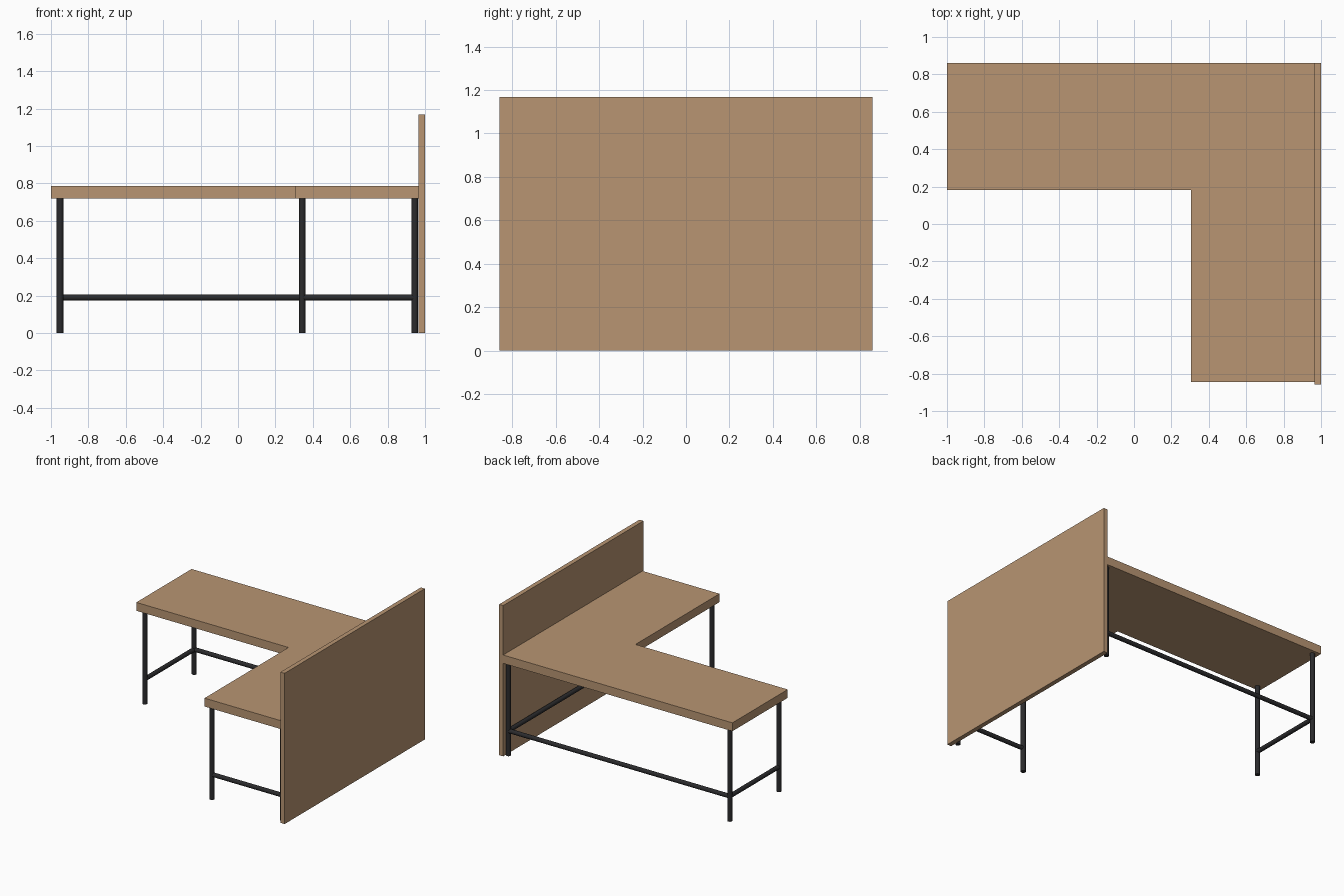
import bpy, bmesh
from mathutils import Vector

if "Cube" in bpy.data.objects:
    bpy.data.objects.remove(bpy.data.objects["Cube"])


def material(name, rgb):
    m = bpy.data.materials.new(name)
    m.diffuse_color = (*rgb, 1)
    m.use_nodes = True
    m.node_tree.nodes["Principled BSDF"].inputs["Base Color"].default_value = m.diffuse_color
    return m


wood = material("light wood", (0.48, 0.30, 0.17))
metal = material("black metal", (0.024, 0.024, 0.026))


def prism(name, outline, z0, z1, mat):
    """Extrude a flat outline from z0 up to z1."""
    bm = bmesh.new()
    face = bm.faces.new([bm.verts.new((x, y, z0)) for x, y in outline])
    ext = bmesh.ops.extrude_face_region(bm, geom=[face])
    verts = [v for v in ext["geom"] if isinstance(v, bmesh.types.BMVert)]
    bmesh.ops.translate(bm, vec=(0, 0, z1 - z0), verts=verts)
    bmesh.ops.recalc_face_normals(bm, faces=bm.faces)
    me = bpy.data.meshes.new(name)
    bm.to_mesh(me)
    bm.free()
    me.materials.append(mat)
    bpy.context.collection.objects.link(bpy.data.objects.new(name, me))


def tube(name, a, b, radius):
    """Round metal tube between two points."""
    a, b = Vector(a), Vector(b)
    d = b - a
    bpy.ops.mesh.primitive_cylinder_add(
        vertices=16, radius=radius, depth=d.length, location=(a + b) / 2,
        rotation=d.to_track_quat('Z', 'Y').to_euler())
    ob = bpy.context.object
    ob.name = name
    ob.data.materials.append(metal)
    bpy.ops.object.shade_smooth_by_angle()


# L-shaped desk top
TOP_Z0, TOP_Z1 = 0.72, 0.785
prism("desk_top", [(-1, 0.86), (-1, 0.183), (0.305, 0.183), (0.305, -0.845),
                   (0.965, -0.845), (0.965, 0.86)], TOP_Z0, TOP_Z1, wood)

# tall side panel
prism("side_panel", [(0.965, -0.858), (1, -0.858), (1, 0.86), (0.965, 0.86)],
      0, 1.168, wood)

# legs
legs = {
    "left_front": (-0.952, 0.221),
    "left_back": (-0.952, 0.823),
    "corner": (0.945, 0.823),
    "wing_right": (0.945, -0.807),
    "wing_left": (0.343, -0.807),
}
for name, (x, y) in legs.items():
    tube(name + "_leg", (x, y, 0), (x, y, TOP_Z0), 0.018)

# stretcher bars run from leg to leg in order
names = list(legs)
for p, q in zip(names, names[1:]):
    tube(p + "_to_" + q + "_bar", (*legs[p], 0.19), (*legs[q], 0.19), 0.0165)
